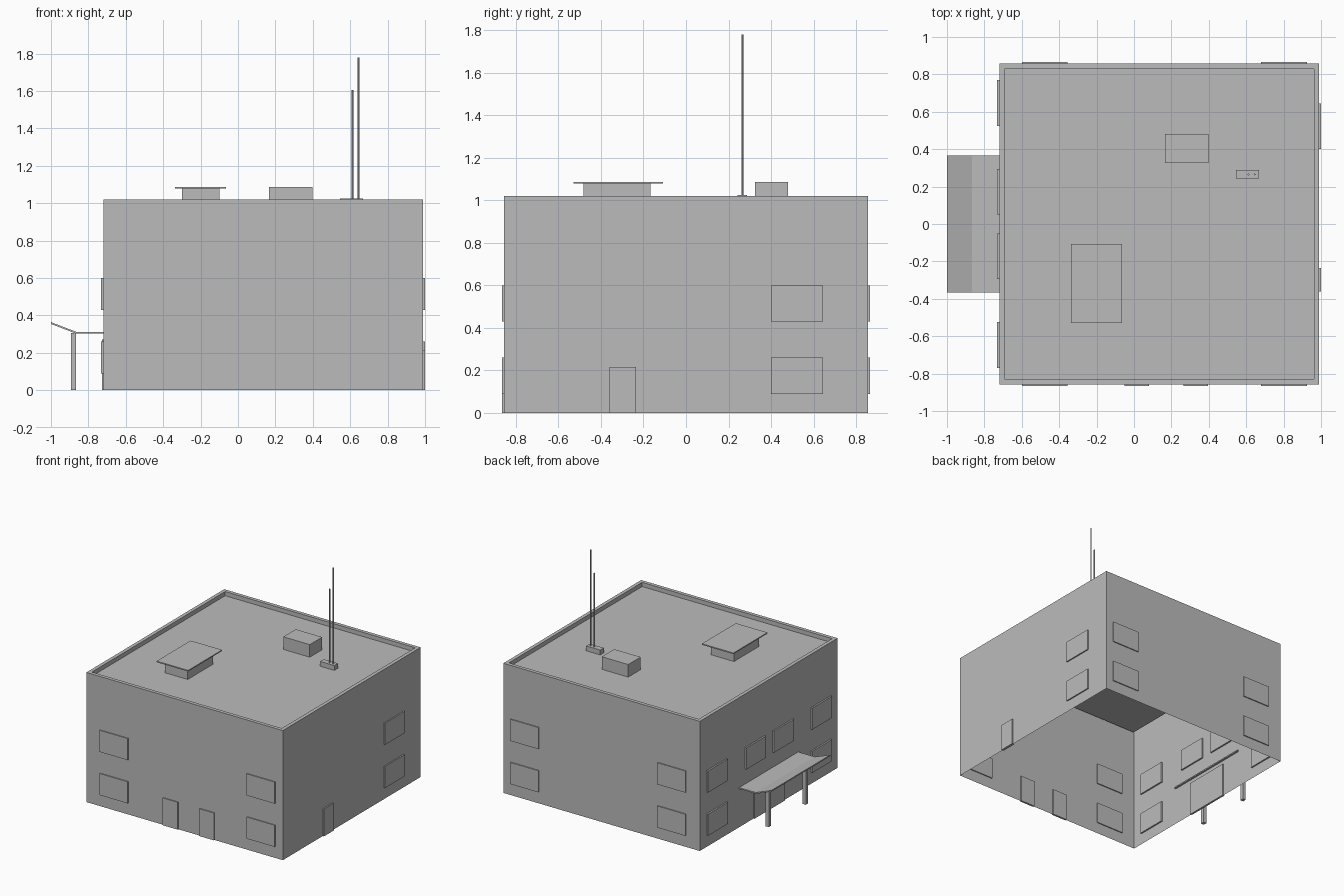
import bpy
import bmesh
from mathutils import Matrix, Vector

if "Cube" in bpy.data.objects:
    bpy.data.objects.remove(bpy.data.objects["Cube"], do_unlink=True)

# One plain grey for the whole building
grey = bpy.data.materials.new("plain_grey")
grey.use_nodes = True
grey.diffuse_color = (0.5, 0.5, 0.5, 1)
grey.node_tree.nodes["Principled BSDF"].inputs["Base Color"].default_value = (0.5, 0.5, 0.5, 1)

LEFT, RIGHT, FRONT, BACK = 0.99, -0.72, -0.857, 0.857
WALL_TOP, ROOF = 1.02, 0.987


def finish(name, bm):
    mesh = bpy.data.meshes.new(name)
    bm.to_mesh(mesh)
    bm.free()
    mesh.materials.append(grey)
    obj = bpy.data.objects.new(name, mesh)
    bpy.context.collection.objects.link(obj)
    return obj


def new_box(x, y, z):
    bm = bmesh.new()
    lo, hi = Vector((x[0], y[0], z[0])), Vector((x[1], y[1], z[1]))
    size = Matrix.Diagonal((hi - lo).to_4d())
    size[3][3] = 1
    bmesh.ops.create_cube(bm, size=1, matrix=Matrix.Translation((lo + hi) / 2) @ size)
    return bm


def box(name, x, y, z):
    return finish(name, new_box(x, y, z))


# Hollow wall shell, open below, with a parapet around a sunken roof
bm = new_box((RIGHT, LEFT), (FRONT, BACK), (0, WALL_TOP))
bm.normal_update()
floor = [f for f in bm.faces if f.normal.z < -0.9]
bmesh.ops.delete(bm, geom=floor, context="FACES_ONLY")
roof = [f for f in bm.faces if f.normal.z > 0.9]
bmesh.ops.inset_region(bm, faces=roof, thickness=0.04)
sunk = bmesh.ops.extrude_discrete_faces(bm, faces=roof)["faces"]
bmesh.ops.translate(bm, verts=sunk[0].verts, vec=(0, 0, ROOF - WALL_TOP))
finish("wall_shell", bm)


# Windows and doors, set through the walls and standing slightly proud
def panel(name, wall, span, z, proud=0.008):
    depth = (wall - proud, wall + proud)
    if wall in (LEFT, RIGHT):
        box(name, depth, span, z)
    else:
        box(name, span, depth, z)


LOWER, UPPER = (0.09, 0.26), (0.43, 0.60)
DOOR = (0, 0.215)

for level, z in (("lower", LOWER), ("upper", UPPER)):
    for side, wall in (("front", FRONT), ("back", BACK)):
        panel(f"{side}_{level}_window_right", wall, (-0.60, -0.355), z)
        panel(f"{side}_{level}_window_left", wall, (0.68, 0.925), z)
    panel(f"left_{level}_window", LEFT, (0.40, 0.645), z, 0.01)
    panel(f"right_{level}_window_back", RIGHT, (0.525, 0.77), z, 0.012)
    panel(f"right_{level}_window_front", RIGHT, (-0.77, -0.525), z, 0.012)
panel("right_middle_window_back", RIGHT, (0.05, 0.295), UPPER, 0.012)
panel("right_middle_window_front", RIGHT, (-0.295, -0.05), UPPER, 0.012)

panel("front_door_right", FRONT, (-0.05, 0.08), DOOR)
panel("front_door_left", FRONT, (0.265, 0.395), DOOR)
panel("left_door", LEFT, (-0.36, -0.235), DOOR, 0.01)
panel("entrance_door", RIGHT, (-0.19, 0.19), (0, 0.27))

# Bent entrance canopy: profile extruded along the wall
bm = bmesh.new()
line = [(RIGHT + 0.015, 0.312), (-0.865, 0.312), (-1.0, 0.364)]
profile = line + [(x, z - 0.01) for x, z in reversed(line)]
face = bm.faces.new([bm.verts.new((x, -0.367, z)) for x, z in profile])
ext = bmesh.ops.extrude_face_region(bm, geom=[face])
verts = [g for g in ext["geom"] if isinstance(g, bmesh.types.BMVert)]
bmesh.ops.translate(bm, verts=verts, vec=(0, 0.734, 0))
bmesh.ops.recalc_face_normals(bm, faces=bm.faces)
finish("entrance_canopy", bm)
for side, y in (("front", -0.23), ("back", 0.23)):
    box(f"canopy_post_{side}", (-0.892, -0.865), (y - 0.015, y + 0.015), (0, 0.305))

# Rooftop fittings
box("roof_vent_base", (-0.30, -0.10), (-0.482, -0.168), (ROOF, 1.08))
box("roof_vent_cap", (-0.337, -0.063), (-0.53, -0.108), (1.078, 1.087))
box("roof_unit", (0.167, 0.397), (0.325, 0.48), (ROOF, 1.086))
box("antenna_base", (0.545, 0.668), (0.243, 0.288), (ROOF, 1.025))

# Antennas
for name, x, top in (("short_antenna", 0.612, 1.605), ("tall_antenna", 0.645, 1.78)):
    bm = bmesh.new()
    height = top - 1.02
    bmesh.ops.create_cone(bm, cap_ends=True, segments=8, radius1=0.005, radius2=0.005,
                          depth=height, matrix=Matrix.Translation((x, 0.265, 1.02 + height / 2)))
    finish(name, bm)
